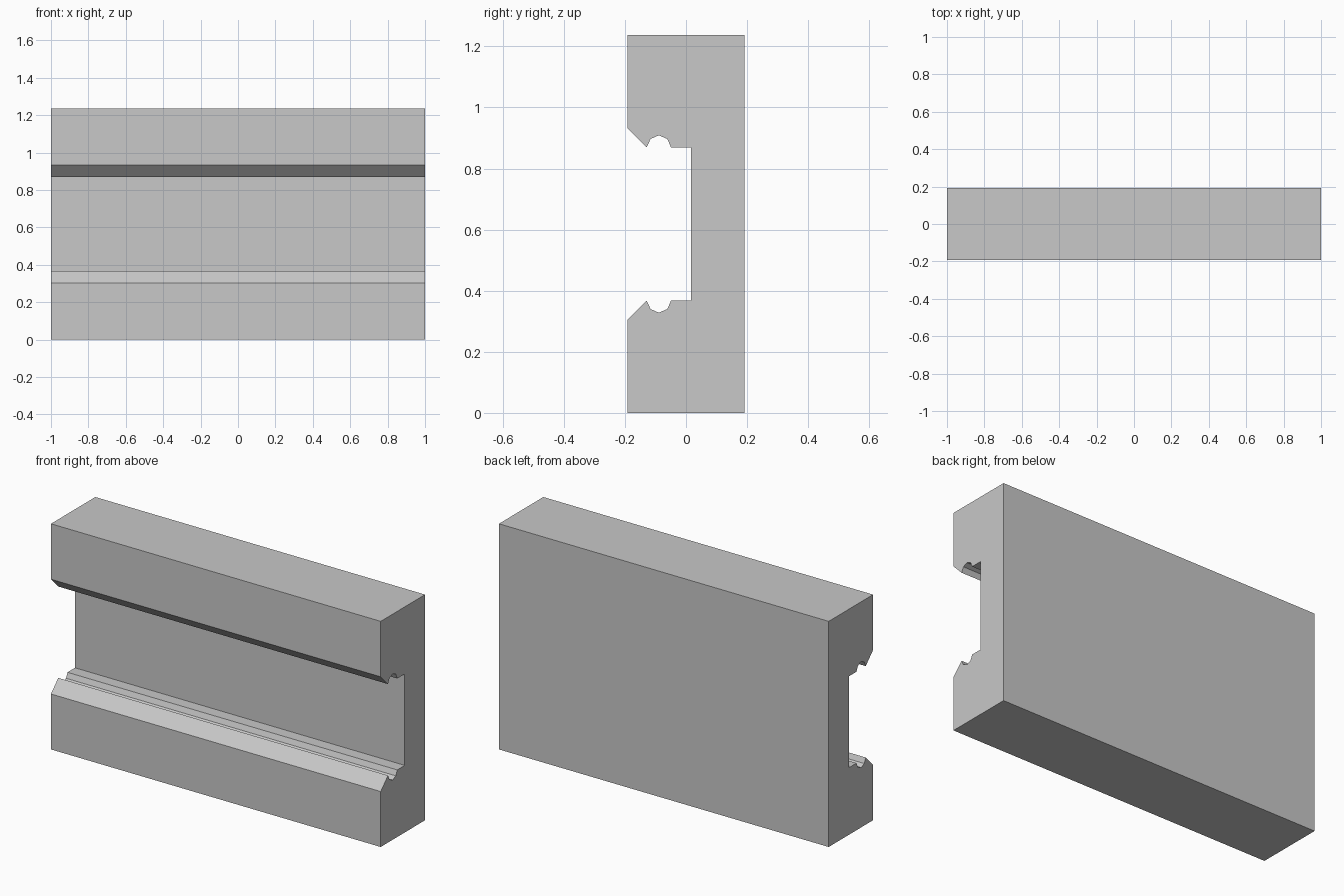
import bpy
import bmesh

cube = bpy.data.objects.get("Cube")
if cube:
    bpy.data.objects.remove(cube, do_unlink=True)

HALF_LENGTH = 1.0
HEIGHT = 1.237
DEPTH = 0.192

# Plain grey material
grey = bpy.data.materials.new("plain_grey")
grey.use_nodes = True
colour = (0.58, 0.58, 0.58, 1)
grey.diffuse_color = colour
grey.node_tree.nodes["Principled BSDF"].inputs["Base Color"].default_value = colour

# Lower half of the section (y, z): block, bevelled lip, rounded groove, channel floor
lower = [
    (DEPTH, 0), (-DEPTH, 0), (-DEPTH, 0.304),
    (-0.129, 0.368), (-0.116, 0.34), (-0.089, 0.328), (-0.061, 0.34),
    (-0.049, 0.368), (0.016, 0.368),
]
# The upper half mirrors the lower one
section = lower + [(y, HEIGHT - z) for y, z in reversed(lower)]

# Extrude the section along the length
bm = bmesh.new()
end = bm.faces.new([bm.verts.new((-HALF_LENGTH, y, z)) for y, z in section])
extruded = bmesh.ops.extrude_face_region(bm, geom=[end], use_keep_orig=True)
moved = [v for v in extruded["geom"] if isinstance(v, bmesh.types.BMVert)]
bmesh.ops.translate(bm, verts=moved, vec=(2 * HALF_LENGTH, 0, 0))
bmesh.ops.recalc_face_normals(bm, faces=bm.faces)

mesh = bpy.data.meshes.new("channel_block")
bm.to_mesh(mesh)
bm.free()
mesh.materials.append(grey)
block = bpy.data.objects.new("channel_block", mesh)
bpy.context.collection.objects.link(block)
